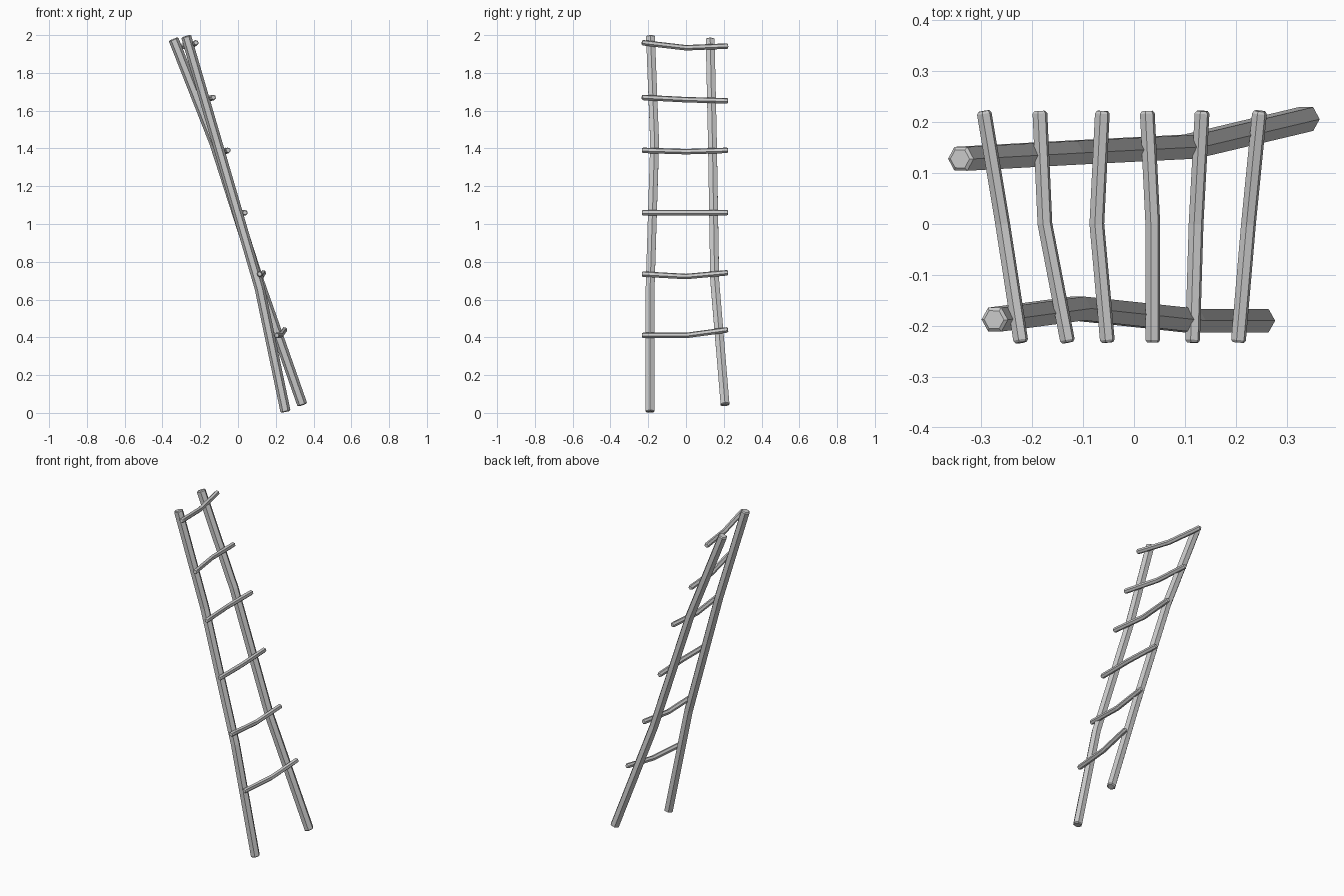
import bpy, bmesh, math
from mathutils import Vector

if "Cube" in bpy.data.objects:
    bpy.data.objects.remove(bpy.data.objects["Cube"])


def crooked_pole(name, points, radius, ref, turn=0.0, sides=6, chamfer=0.005):
    """Hexagonal pole swept along a few bend points, with chamfered ends."""
    pts = [Vector(p) for p in points]
    n = len(pts)
    d0 = (pts[1] - pts[0]).normalized()
    d1 = (pts[-1] - pts[-2]).normalized()
    stations = [(pts[0], d0, 0.75), (pts[0] + d0 * chamfer, d0, 1.0)]
    for i in range(1, n - 1):
        a = (pts[i] - pts[i - 1]).normalized()
        b = (pts[i + 1] - pts[i]).normalized()
        stations.append((pts[i], (a + b).normalized(), 1.0))
    stations += [(pts[-1] - d1 * chamfer, d1, 1.0), (pts[-1], d1, 0.75)]

    bm = bmesh.new()
    rings = []
    for p, d, s in stations:
        u = (Vector(ref) - d * d.dot(Vector(ref))).normalized()
        v = d.cross(u)
        ring = []
        for k in range(sides):
            t = turn + 2 * math.pi * k / sides
            ring.append(bm.verts.new(p + (u * math.cos(t) + v * math.sin(t)) * radius * s))
        rings.append(ring)
    for r, q in zip(rings, rings[1:]):
        for k in range(sides):
            j = (k + 1) % sides
            bm.faces.new((r[k], r[j], q[j], q[k]))
    bm.faces.new(rings[0][::-1])
    bm.faces.new(rings[-1])
    bmesh.ops.recalc_face_normals(bm, faces=bm.faces)
    mesh = bpy.data.meshes.new(name)
    bm.to_mesh(mesh)
    bm.free()
    obj = bpy.data.objects.new(name, mesh)
    bpy.context.collection.objects.link(obj)
    return obj


# Leaning side rails
crooked_pole("front_rail", [(0.252, -0.19, 0.005), (0.115, -0.19, 0.66),
                            (-0.11, -0.166, 1.43), (-0.275, -0.188, 1.995)],
             0.027, (1, 0, 0))
crooked_pole("back_rail", [(0.341, 0.207, 0.042), (0.11, 0.152, 0.70),
                           (-0.125, 0.14, 1.43), (-0.342, 0.128, 1.98)],
             0.027, (1, 0, 0))

# Crooked rungs: x and z at the front end, middle and back end
rungs = [
    ((0.205, 0.41), (0.225, 0.41), (0.247, 0.44)),
    ((0.115, 0.735), (0.122, 0.722), (0.134, 0.742)),
    ((0.037, 1.06), (0.037, 1.06), (0.026, 1.06)),
    ((-0.052, 1.39), (-0.073, 1.383), (-0.062, 1.39)),
    ((-0.13, 1.67), (-0.175, 1.658), (-0.185, 1.652)),
    ((-0.222, 1.96), (-0.258, 1.933), (-0.295, 1.942)),
]
for i, xz in enumerate(rungs, 1):
    path = [(x, y, z) for (x, z), y in zip(xz, (-0.233, 0.0, 0.222))]
    crooked_pole(f"rung_{i}", path, 0.015, (0, 0, 1), turn=math.radians(-15))
